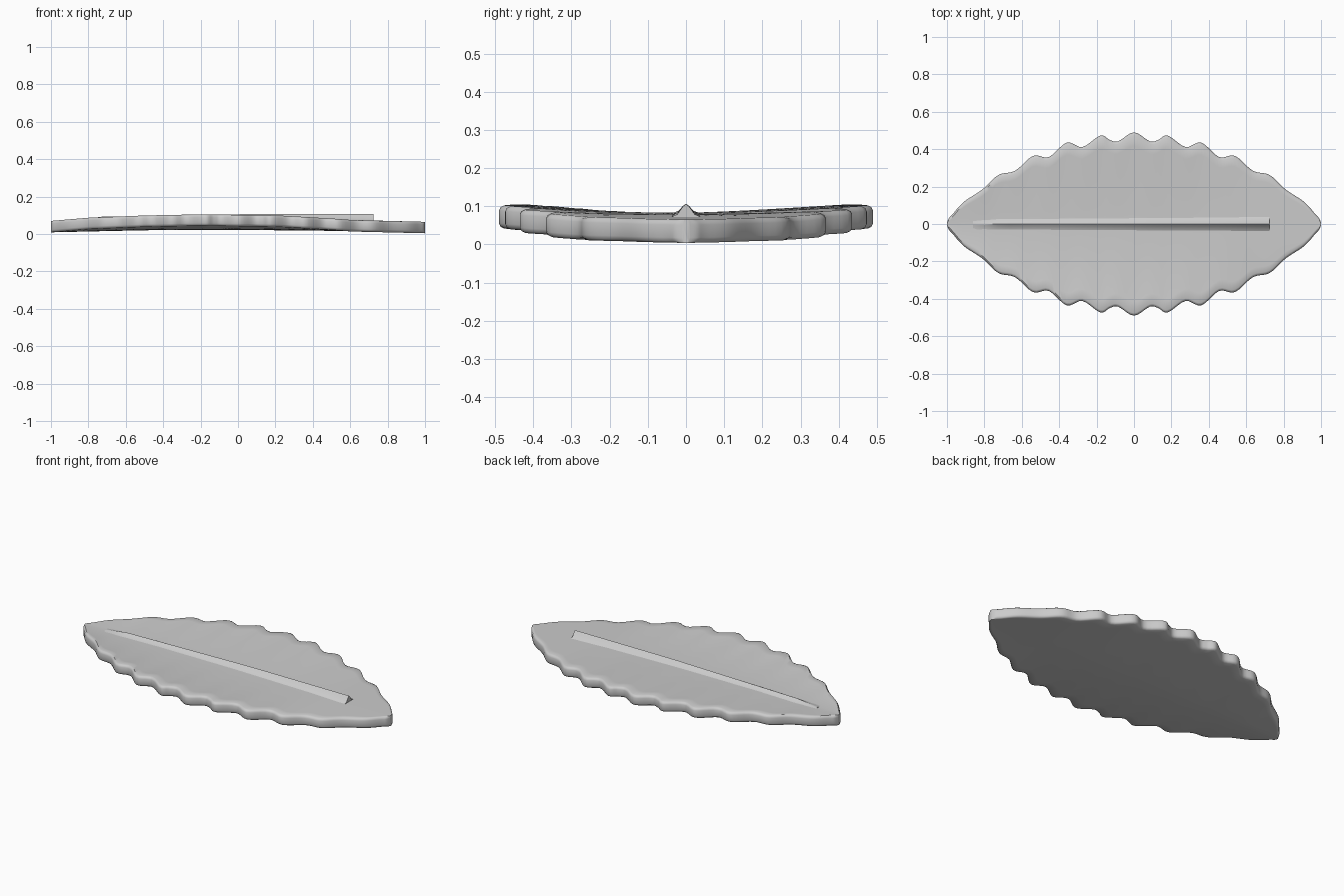
import bpy, bmesh, math

cube = bpy.data.objects.get("Cube")
if cube:
    bpy.data.objects.remove(cube)

grey = bpy.data.materials.new("pale_grey")
grey.use_nodes = True
COLOUR = (0.6, 0.6, 0.6, 1)
grey.diffuse_color = COLOUR
grey.node_tree.nodes["Principled BSDF"].inputs["Base Color"].default_value = COLOUR

# Scalloped outline from the middle to one tip: (x, half width)
OUTLINE = [(0, .49), (.085, .442), (.13, .45), (.18, .473), (.275, .412), (.36, .435),
           (.455, .358), (.54, .364), (.635, .285), (.725, .262), (.81, .185),
           (.91, .118), (.97, .052), (.99, .03), (1, .008)]
# Height of the underside along the rim and along the middle: (x, z)
RIM = [(-1, .009), (-.8, .026), (-.5, .038), (-.2, .044), (.2, .039), (.5, .022), (.62, .013), (1, .004)]
MIDDLE = [(-1, .009), (-.5, .02), (0, .022), (.5, .017), (1, .004)]
THICK = .061


def lookup(table, x):
    for (x0, z0), (x1, z1) in zip(table, table[1:]):
        if x <= x1:
            return z0 + (z1 - z0) * (x - x0) / (x1 - x0)
    return table[-1][1]


def smooth_path(pts, steps):
    """Catmull-Rom curve through the points, mirrored at the start."""
    p = [(-pts[1][0], pts[1][1])] + pts + [pts[-1]]
    out = []
    for a, b, c, d in zip(p, p[1:], p[2:], p[3:]):
        for i in range(steps):
            t = i / steps
            out.append(tuple(.5 * (2 * q + (r - o) * t + (2 * o - 5 * q + 4 * r - s) * t * t
                                   + (3 * q - o - 3 * r + s) * t ** 3)
                             for o, q, r, s in zip(a, b, c, d)))
    return out + [pts[-1]]


def underside(x, t):
    # The front half curves up to its rim, the back half rises straight
    blend = t * t if t < 0 else t ** 1.2
    mid = lookup(MIDDLE, x)
    return mid + (lookup(RIM, x) - mid) * blend


def loft(name, sections):
    bm = bmesh.new()
    loops = [[bm.verts.new(co) for co in s] for s in sections]
    n = len(loops[0])
    for a, b in zip(loops, loops[1:]):
        for i in range(n):
            j = (i + 1) % n
            bm.faces.new((a[i], a[j], b[j], b[i]))
    bm.faces.new(loops[0])
    bm.faces.new(loops[-1])
    bmesh.ops.recalc_face_normals(bm, faces=bm.faces)
    mesh = bpy.data.meshes.new(name)
    bm.to_mesh(mesh)
    bm.free()
    mesh.materials.append(grey)
    obj = bpy.data.objects.new(name, mesh)
    bpy.context.collection.objects.link(obj)
    bpy.ops.object.select_all(action='DESELECT')
    bpy.context.view_layer.objects.active = obj
    obj.select_set(True)
    bpy.ops.object.shade_smooth_by_angle(angle=math.radians(40))
    return obj


# Leaf blade: closed cross-sections with a rounded rim, lofted tip to tip
half = smooth_path(OUTLINE, 5)
columns = [(-x, w) for x, w in reversed(half[1:])] + half
ROWS = 16
sections = []
for x, w in columns:
    r = min(.014, .4 * w)
    tr = [-1 + 2 * i / ROWS for i in range(ROWS + 1)]
    bottom = [(x, t * (w - r), underside(x, t)) for t in tr]
    top = [(x, y, z + THICK) for x, y, z in reversed(bottom)]
    right = [(x, w - r * k, underside(x, 1) + h) for k, h in ((.3, .005), (0, .014), (0, THICK - .014), (.3, THICK - .005))]
    left = [(x, r * k - w, underside(x, -1) + h) for k, h in ((.3, THICK - .005), (0, THICK - .014), (0, .014), (.3, .005))]
    sections.append(bottom + right + top + left)
loft("leaf_blade", sections)

# Midrib: concave ridge that swells toward one end and stops abruptly
PROFILE = [(-1, -.1), (-.5, .2), (-.2, .75), (0, 1), (.2, .75), (.5, .2), (1, -.1)]
START, END = -.86, .725
rib = []
for i in range(25):
    x = START + (END - START) * i / 24
    base = lookup(MIDDLE, x) + THICK
    peak = min(.107, .09 + .018 * (x - START))
    height = max(.002, (peak - base) * min(1, i / 2))
    width = .035 + .01 * i / 24
    rib.append([(x, width * u, base + height * v) for u, v in PROFILE]
               + [(x, width * .8, base - .02), (x, -width * .8, base - .02)])
loft("midrib", rib)
